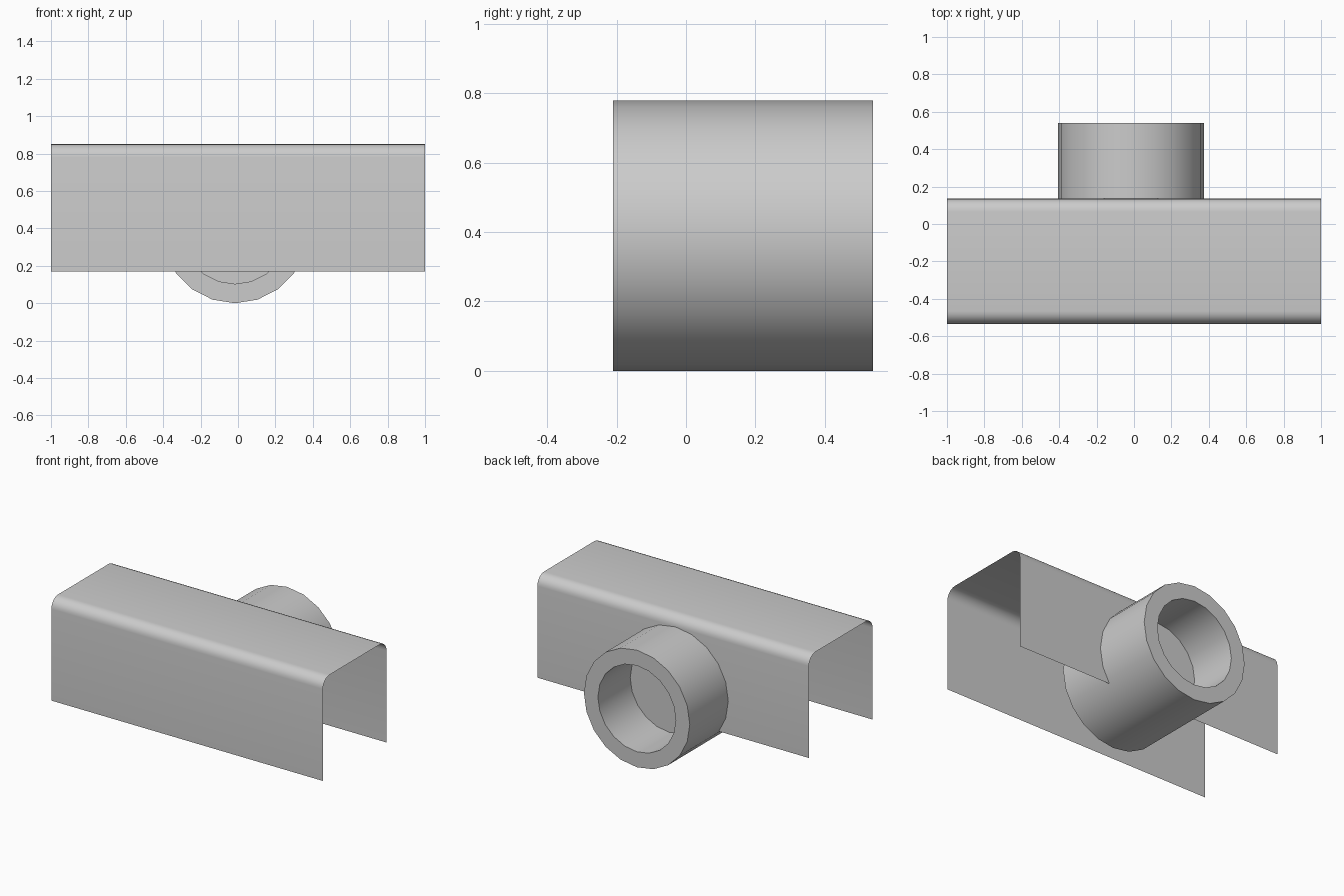
import bpy, bmesh, math

cube = bpy.data.objects.get("Cube")
if cube:
    bpy.data.objects.remove(cube, do_unlink=True)

# Single plain grey finish
grey = bpy.data.materials.new("light_grey")
grey.use_nodes = True
colour = (0.6, 0.6, 0.6, 1)
grey.diffuse_color = colour
grey.node_tree.nodes["Principled BSDF"].inputs["Base Color"].default_value = colour


def finish(name, bm):
    bmesh.ops.recalc_face_normals(bm, faces=bm.faces)
    mesh = bpy.data.meshes.new(name)
    bm.to_mesh(mesh)
    bm.free()
    mesh.materials.append(grey)
    obj = bpy.data.objects.new(name, mesh)
    bpy.context.collection.objects.link(obj)
    bpy.ops.object.select_all(action='DESELECT')
    obj.select_set(True)
    bpy.context.view_layer.objects.active = obj
    bpy.ops.object.shade_smooth_by_angle(angle=math.radians(35))
    return obj


def channel(name, front, back, bottom, top, radius, half_length, steps=6):
    """Thin sheet folded over two rounded top corners."""
    profile = [(front, bottom)]
    for centre_y, start in ((front + radius, math.pi), (back - radius, math.pi / 2)):
        for i in range(steps + 1):
            a = start - i / steps * math.pi / 2
            profile.append((centre_y + radius * math.cos(a),
                            top - radius + radius * math.sin(a)))
    profile.append((back, bottom))
    bm = bmesh.new()
    pairs = [[bm.verts.new((x, y, z)) for x in (-half_length, half_length)]
             for y, z in profile]
    for (a, b), (c, d) in zip(pairs, pairs[1:]):
        bm.faces.new((a, b, d, c))
    # Keep the sheet facing outward
    obj = finish(name, bm)
    if obj.data.polygons[0].normal.y > 0:
        obj.data.flip_normals()
    return obj


def collar(name, x, z, rings, sides=20):
    """Spin (radius, y) rings about the y direction and close both ends."""
    bm = bmesh.new()
    loops = []
    for radius, y in rings:
        angles = [2 * math.pi * i / sides for i in range(sides)]
        loops.append([bm.verts.new((x + radius * math.cos(a), y,
                                    z + radius * math.sin(a))) for a in angles])
    for lower, upper in zip(loops, loops[1:]):
        for i in range(sides):
            j = (i + 1) % sides
            bm.faces.new((lower[i], lower[j], upper[j], upper[i]))
    bm.faces.new(loops[0])
    bm.faces.new(loops[-1])
    return finish(name, bm)


# Folded cover sheet, open underneath and at both ends
channel("channel_cover", -0.535, 0.135, 0.17, 0.85, 0.07, 1.0)

# Round collar through the back wall, recessed at both ends
outer, inner = 0.39, 0.287
collar("round_collar", -0.016, 0.39,
       [(inner, 0.12), (inner, -0.21), (outer, -0.21),
        (outer, 0.54), (inner, 0.54), (inner, 0.2)])
